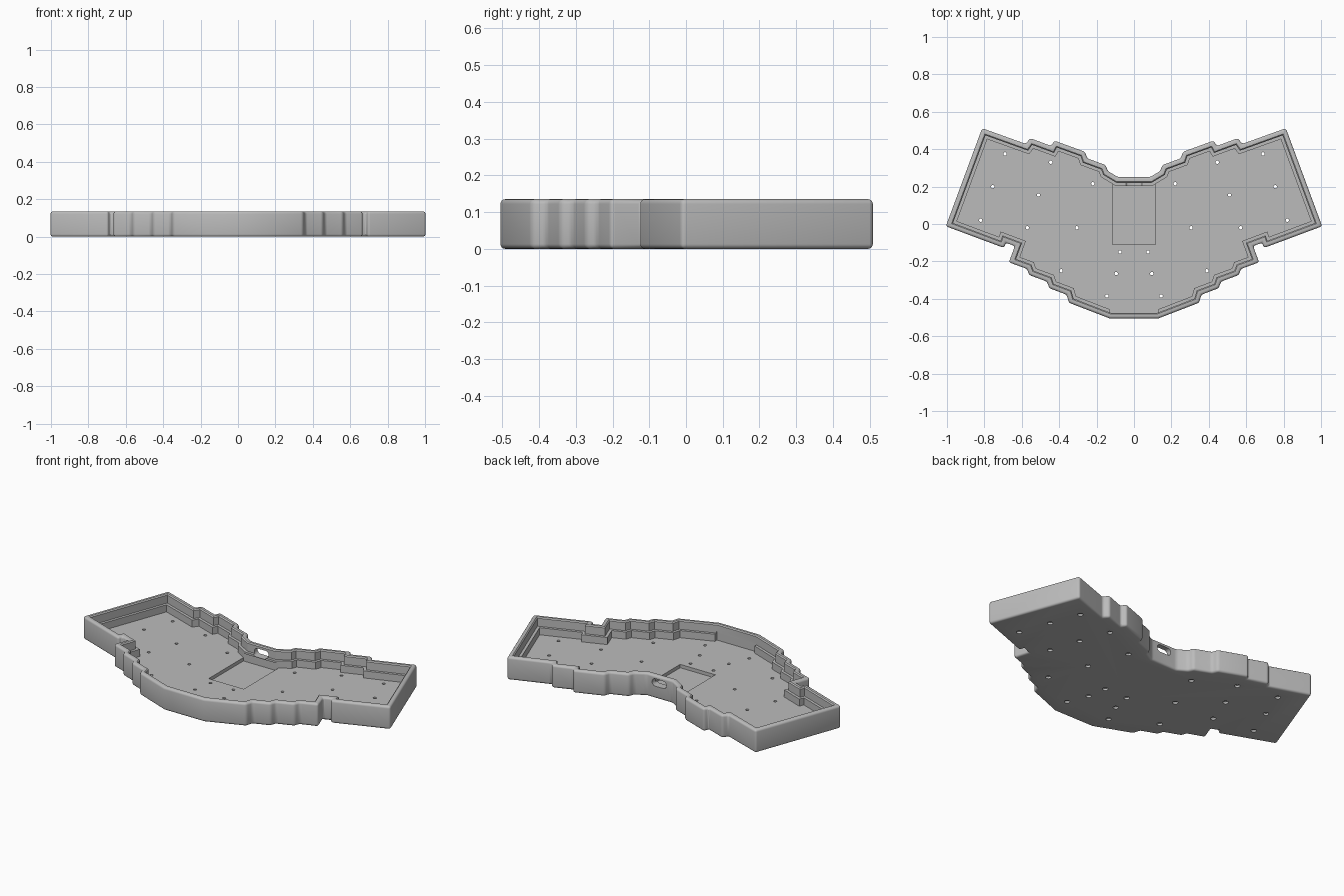
import bpy, bmesh, math
from mathutils import Vector

cube = bpy.data.objects.get("Cube")
if cube:
    bpy.data.objects.remove(cube, do_unlink=True)

HEIGHT, FLOOR, LEDGE = 0.135, 0.04, 0.082

# Half of the case outline, from the back centre round to the front centre
HALF = [(0.085, 0.25), (0.14, 0.283), (0.152, 0.315), (0.25, 0.351),
        (0.262, 0.386), (0.427, 0.446), (0.442, 0.417), (0.556, 0.459),
        (0.578, 0.428), (0.812, 0.512), (1.006, -0.012), (0.695, -0.128),
        (0.685, -0.1), (0.637, -0.118), (0.669, -0.205), (0.572, -0.24),
        (0.56, -0.273), (0.465, -0.308), (0.453, -0.343), (0.36, -0.378),
        (0.348, -0.421), (0.13, -0.505)]
OUTLINE = HALF + [(-x, y) for x, y in reversed(HALF)]

# Half of the screw positions
SCREWS = [(0.69, 0.375), (0.445, 0.33), (0.22, 0.215), (0.755, 0.2),
          (0.51, 0.155), (0.82, 0.02), (0.57, -0.02), (0.305, -0.02),
          (0.075, -0.15), (0.39, -0.25), (0.095, -0.265), (0.145, -0.385)]


def inset(points, dist):
    """Move every side of a clockwise polygon inwards, with mitred corners."""
    pts = [Vector(p) for p in points]
    result = []
    for i, p in enumerate(pts):
        a = (p - pts[i - 1]).normalized()
        b = (pts[(i + 1) % len(pts)] - p).normalized()
        na, nb = Vector((a.y, -a.x)), Vector((b.y, -b.x))
        result.append(p + (na + nb) * dist / (1 + na.dot(nb)))
    return result


def loft(bm, rings):
    """Closed solid through rings of (points, z)."""
    loops = [[bm.verts.new((p[0], p[1], z)) for p in pts] for pts, z in rings]
    bm.faces.new(loops[0])
    bm.faces.new(loops[-1])
    for low, high in zip(loops, loops[1:]):
        for i in range(len(low)):
            j = (i + 1) % len(low)
            bm.faces.new((low[i], low[j], high[j], high[i]))


def finish(name, bm):
    bmesh.ops.recalc_face_normals(bm, faces=bm.faces[:])
    mesh = bpy.data.meshes.new(name)
    bm.to_mesh(mesh)
    bm.free()
    obj = bpy.data.objects.new(name, mesh)
    bpy.context.collection.objects.link(obj)
    return obj


def solid(name, *ring_sets):
    bm = bmesh.new()
    for rings in ring_sets:
        loft(bm, rings)
    return finish(name, bm)


def box(x, y0, y1, z0, z1):
    pts = [(-x, y0), (-x, y1), (x, y1), (x, y0)]
    return [(pts, z0), (pts, z1)]


def circle(x, y, r, n=16):
    return [(x + r * math.cos(math.tau * i / n), y + r * math.sin(math.tau * i / n))
            for i in range(n)]


# Rounded outer body
case = solid("keyboard_case", [(OUTLINE, 0), (OUTLINE, HEIGHT)])
bevel = case.modifiers.new("rounded_edges", "BEVEL")
bevel.width = 0.013
bevel.segments = 4
bevel.limit_method = "ANGLE"
bevel.angle_limit = math.radians(30)

# Cavity with a ledge around the inner wall and a softened rim
wide, narrow = inset(OUTLINE, 0.03), inset(OUTLINE, 0.046)
lip = inset(OUTLINE, 0.02)
cavity = solid("cavity_cutter", [(narrow, FLOOR), (narrow, LEDGE), (wide, LEDGE),
                                 (wide, HEIGHT - 0.006), (lip, HEIGHT + 0.004),
                                 (lip, HEIGHT + 0.1)])

# Gap in the ledge at the front, and the shallow floor pocket
gap = solid("ledge_gap_cutter", box(0.13, -0.475, -0.4, FLOOR, LEDGE + 0.01))
pocket = solid("pocket_cutter", box(0.115, -0.11, 0.215, 0.02, 0.07))

# Counterbored screw holes
screw_rings = []
for sx, sy in SCREWS:
    for side in (1, -1):
        thin, thick = circle(sx * side, sy, 0.009), circle(sx * side, sy, 0.015)
        screw_rings.append([(thick, -0.02), (thick, 0.012), (thin, 0.012), (thin, 0.06)])
screws = solid("screw_hole_cutter", *screw_rings)

# Rounded cable slot through the back wall
bm = bmesh.new()
slot_points = [(x + (0.025 if x > 0 else -0.025), y)
               for x, y in circle(0.0001, 0, 0.022, 24)]
loft(bm, [(slot_points, -0.1), (slot_points, 0.1)])
for v in bm.verts:
    v.co = Vector((v.co.x, 0.25 + v.co.z, 0.094 + v.co.y))
slot = finish("cable_slot_cutter", bm)

# Cut everything, bake the result and drop the cutters
cutters = [cavity, gap, pocket, screws, slot]
for cutter in cutters:
    cutter.hide_render = True
    cut = case.modifiers.new(cutter.name, "BOOLEAN")
    cut.operation = "DIFFERENCE"
    cut.solver = "EXACT"
    cut.object = cutter
bpy.context.view_layer.update()
baked = bpy.data.meshes.new_from_object(
    case.evaluated_get(bpy.context.evaluated_depsgraph_get()))
case.modifiers.clear()
case.data = baked
for cutter in cutters:
    bpy.data.objects.remove(cutter, do_unlink=True)

# Single grey plastic
grey = bpy.data.materials.new("grey_plastic")
grey.use_nodes = True
colour = (0.5, 0.5, 0.5, 1)
grey.diffuse_color = colour
grey.node_tree.nodes["Principled BSDF"].inputs["Base Color"].default_value = colour
case.data.materials.clear()
case.data.materials.append(grey)

bpy.ops.object.select_all(action="DESELECT")
case.select_set(True)
bpy.context.view_layer.objects.active = case
bpy.ops.object.shade_smooth_by_angle(angle=math.radians(30))
